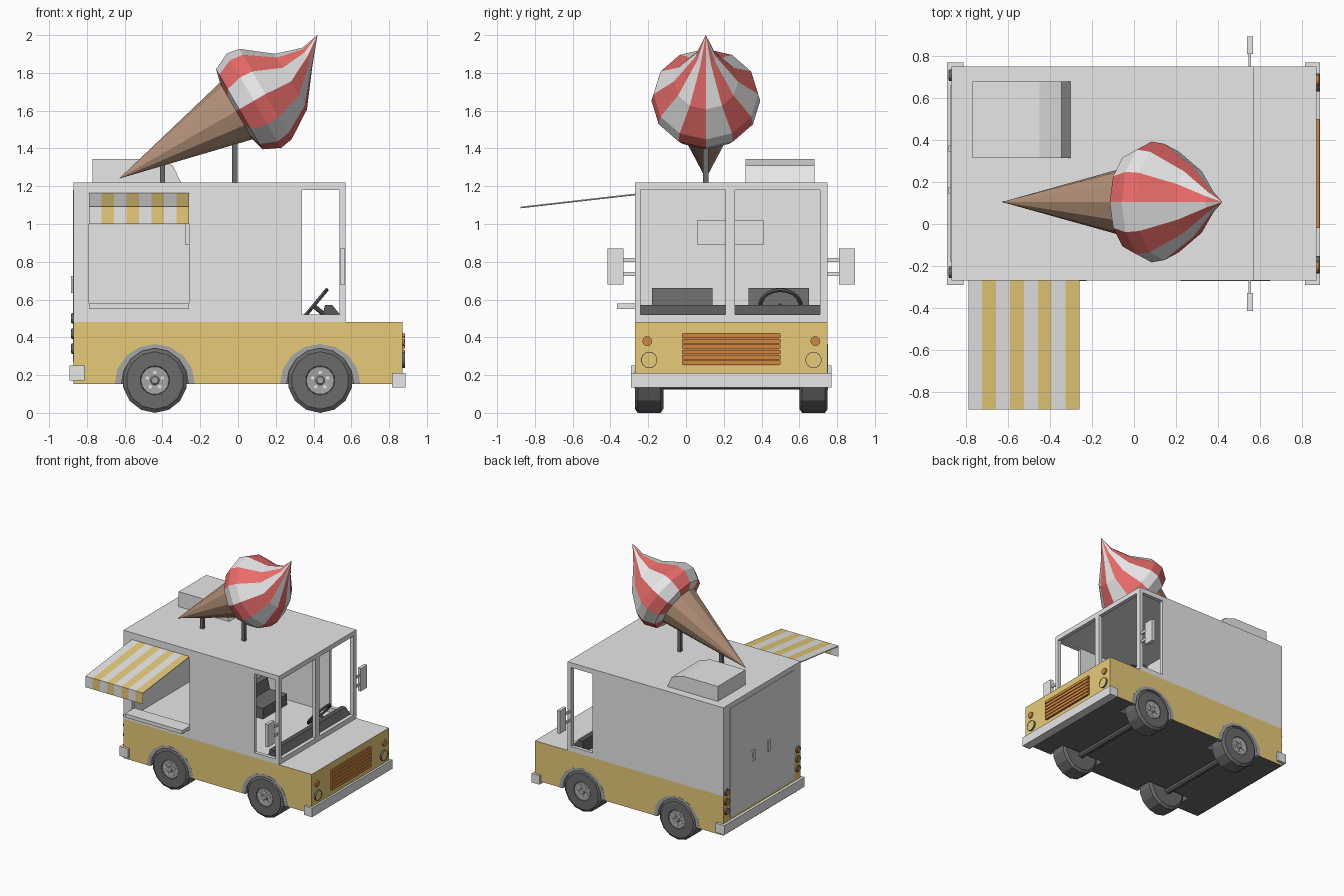
import bpy, bmesh, math
from mathutils import Matrix, Vector

if "Cube" in bpy.data.objects:
    bpy.data.objects.remove(bpy.data.objects["Cube"])

def material(name, r, g, b):
    m = bpy.data.materials.new(name)
    m.diffuse_color = (r, g, b, 1)
    m.use_nodes = True
    m.node_tree.nodes["Principled BSDF"].inputs["Base Color"].default_value = m.diffuse_color
    return m

WHITE = material("white", .8, .8, .8)
YELLOW = material("yellow", .8, .6, .19)
ORANGE = material("orange", .65, .25, .055)
RED = material("red", .8, .147, .14)
BROWN = material("waffle brown", .46, .29, .195)
GREY = material("mid grey", .38, .38, .38)
RUBBER = material("dark grey", .145, .145, .145)
BLACK = material("charcoal", .1, .1, .1)
YC = 0.24                      # centre line of the van
CONE_Y = 0.105
PI = math.pi

def finish(name, bm, *mats):
    bmesh.ops.remove_doubles(bm, verts=bm.verts, dist=1e-5)
    bmesh.ops.recalc_face_normals(bm, faces=bm.faces)
    me = bpy.data.meshes.new(name)
    bm.to_mesh(me)
    bm.free()
    for m in mats:
        me.materials.append(m)
    ob = bpy.data.objects.new(name, me)
    bpy.context.collection.objects.link(ob)
    return ob

def prism(name, pts, y0, y1, mat):
    """xz profile extruded along y"""
    bm = bmesh.new()
    f = bm.faces.new([bm.verts.new((x, y0, z)) for x, z in pts])
    ext = bmesh.ops.extrude_face_region(bm, geom=[f])["geom"]
    bmesh.ops.translate(bm, vec=(0, y1 - y0, 0), verts=[v for v in ext if isinstance(v, bmesh.types.BMVert)])
    return finish(name, bm, mat)

def box(name, x0, x1, y0, y1, z0, z1, mat):
    return prism(name, [(x0, z0), (x1, z0), (x1, z1), (x0, z1)], y0, y1, mat)

def lathe(name, rings, sides, mtx, *mats, turn=0):
    """rings of (height, radius, sideways offset); materials alternate by sector"""
    bm = bmesh.new()
    loops = [[bm.verts.new(mtx @ Vector((o + r * math.cos(2 * PI * (i + turn) / sides),
                                         r * math.sin(2 * PI * (i + turn) / sides), h)))
              for i in range(sides)] for h, r, o in [(*q, 0)[:3] for q in rings]]
    for a, b in zip(loops, loops[1:]):
        for i in range(sides):
            j = (i + 1) % sides
            bm.faces.new((a[i], a[j], b[j], b[i])).material_index = i % len(mats)
    return finish(name, bm, *mats)

def disc(h0, h1, r):
    return [(h0, 0), (h0, r), (h1, r), (h1, 0)]

def at(x, y, z, axis, ang):
    return Matrix.Translation((x, y, z)) @ Matrix.Rotation(ang, 4, axis)

def cut(ob, cutters):
    for c in cutters:
        m = ob.modifiers.new("cut", 'BOOLEAN')
        m.operation, m.object, m.solver = 'DIFFERENCE', c, 'EXACT'
    dg = bpy.context.evaluated_depsgraph_get()
    me = bpy.data.meshes.new_from_object(ob.evaluated_get(dg))
    ob.modifiers.clear()
    ob.data = me
    for c in cutters:
        bpy.data.objects.remove(c)

# lower body with wheel wells
lower = box("lower_body", -.87, .87, -.27, .75, .152, .48, YELLOW)
wells = []
for x in (-.44, .435):
    for s, y in ((1, -.27), (-1, .75)):
        wells.append(lathe("well_cutter", disc(-.17, .1, .2), 16, at(x, y, .157, 'X', s * PI / 2), YELLOW))
cut(lower, wells)
lower.data.materials.clear()
for m in (YELLOW, WHITE, RUBBER):
    lower.data.materials.append(m)
for p in lower.data.polygons:
    c, n = p.center, p.normal
    outer = abs(abs(c.x) - .87) < .002 or abs(abs(c.y - YC) - .51) < .002
    p.material_index = 0 if outer else 1 if (n.z > .9 and c.z > .45) else 2

# hollow upper body with doors, windscreen and serving window
upper = box("upper_body", -.87, .57, -.27, .75, .48, 1.22, WHITE)
cut(upper, [box("c", *q, WHITE) for q in (
    (-.84, -.25, -.24, .72, .40, 1.19),      # kitchen
    (-.23, .54, -.24, .72, .40, 1.19),       # cab
    (.34, .537, -.5, 1.0, .52, 1.18),        # door openings
    (.5, .7, -.24, .21, .52, 1.18),          # windscreen halves
    (.5, .7, .26, .71, .52, 1.18),
    (-.79, -.26, -.4, -.2, .58, 1.14))])     # serving window

box("serving_counter", -.79, -.26, -.365, -.24, .55, .58, WHITE)
box("partition_hatch", -.28, -.215, .06, .41, .89, 1.02, WHITE)

# striped awning: sloping canopy and hanging valance
bm = bmesh.new()
w = .53 / 8
for i in range(8):
    x0, x1 = -.79 + i * w, -.79 + (i + 1) * w
    prof = [(-.27, 1.163), (-.885, 1.093), (-.885, 1.0)]
    for (ya, za), (yb, zb) in zip(prof, prof[1:]):
        f = bm.faces.new([bm.verts.new(v) for v in ((x0, ya, za), (x0, yb, zb), (x1, yb, zb), (x1, ya, za))])
        f.material_index = i % 2
bmesh.ops.remove_doubles(bm, verts=bm.verts, dist=1e-5)
finish("awning", bm, WHITE, YELLOW)
tilt = math.atan2(.07, .615)
for x in (-.783, -.267):
    lathe("awning_rod", disc(0, .615, .005), 6, at(x, -.265, 1.157, 'X', PI / 2 + tilt), WHITE)

# cab interior: dashboard, seats against the partition, steering wheel
prism("dashboard", [(.44, .48), (.46, .57), (.50, .57), (.54, .52), (.54, .48)], -.24, .71, BLACK)
for y in (-.18, .33):
    prism("seat", [(-.23, .48), (.0, .48), (.0, .57), (-.16, .57), (-.18, .66), (-.23, .66)], y, y + .32, RUBBER)
bpy.ops.mesh.primitive_torus_add(major_segments=18, minor_segments=6, major_radius=.108, minor_radius=.011,
                                 location=(.40, .5, .567), rotation=(0, -.88, 0))
bpy.context.object.name = "steering_wheel"
bpy.context.object.data.materials.append(BLACK)
lathe("steering_column", disc(-.12, .005, .012), 8, at(.40, .5, .567, 'Y', -.88), BLACK)

# wheels, arches and axles
for x in (-.44, .435):
    for s, y in ((1, -.27), (-1, .75)):
        m = at(x, y, .172, 'X', s * PI / 2)
        lathe("tyre", [(-.15, 0), (-.15, .15), (-.135, .172), (-.015, .172), (0, .152), (0, .078), (-.015, .07), (-.015, 0)],
              14, m, RUBBER, turn=.5)
        lathe("hub", [(-.016, .077), (-.003, .074), (-.006, .024), (.002, .018), (.002, 0)], 14, m, GREY)
        for k in range(5):
            a = 2 * PI * k / 5 + PI / 2
            lathe("wheel_nut", disc(-.012, .002, .010), 6,
                  m @ Matrix.Translation((.042 * math.cos(a), .042 * math.sin(a), 0)), WHITE)
        arc = [PI * k / 8 for k in range(9)]
        ring = [(x + .213 * math.cos(a), .152 + .213 * math.sin(a)) for a in arc]
        ring += [(x + .178 * math.cos(a), .152 + .19 * math.sin(a)) for a in reversed(arc)]
        prism("wheel_arch", ring, y - s * .001, y + s * .03, GREY)
    lathe("axle", disc(-.40, .40, .028), 10, at(x, YC, .15, 'X', PI / 2), RUBBER)

# bumpers
box("front_bumper", .815, .887, -.29, .77, .135, .21, WHITE)
box("rear_bumper", -.893, -.812, -.29, .77, .172, .25, WHITE)

# slatted grille
box("grille_plate", .86, .876, -.013, .493, .252, .422, ORANGE)
for k in range(6):
    z = .252 + .17 * k / 6
    box("grille_slat", .87, .885, -.02, .50, z + .003, z + .0255, ORANGE)

# lights on both sides
for s in (-1, 1):
    yh = YC + s * .435
    m = at(.87, yh, .28, 'Y', PI / 2)
    lathe("headlight_rim", [(0, .043), (.014, .043), (.014, .040), (.004, .040)], 14, m, RUBBER)
    lathe("headlight", disc(-.01, .012, .040), 14, m, YELLOW)
    lathe("turn_signal", disc(-.01, .012, .026), 12, at(.87, YC + s * .445, .38, 'Y', PI / 2), ORANGE)
    for z in (.34, .42, .50):
        m = at(-.87, YC + s * .47, z, 'Y', -PI / 2)
        lathe("tail_light_rim", disc(-.01, .012, .028), 12, m, RUBBER)
        lathe("tail_light", disc(0, .015, .021), 12, m, ORANGE)

    # mirrors
    ys = sorted((YC + s * .57, YC + s * .655))
    box("mirror", .54, .567, *ys, .68, .87, WHITE)
    for z in (.725, .80):
        box("mirror_arm", .547, .558, *sorted((YC + s * .50, YC + s * .58)), z, z + .02, WHITE)

    # rear door handles
    y = YC + .02 + s * .1
    prism("door_handle", [(-.87, .635), (-.884, .635), (-.884, .725), (-.87, .725), (-.87, .71), (-.877, .71),
                          (-.877, .65), (-.87, .65)], y - .014, y + .014, WHITE)

# rear door panel
box("rear_door", -.874, -.86, -.18, .66, .27, 1.18, WHITE)

# roof vent
prism("roof_vent", [(-.77, 1.215), (-.77, 1.345), (-.45, 1.345), (-.345, 1.31), (-.30, 1.215)], .315, .68, WHITE)

# giant ice cream on posts
cone_m = Matrix(((-.5, 0, .866, -.63), (0, -1, 0, CONE_Y), (.866, 0, .5, 1.24), (0, 0, 0, 1)))
lathe("waffle_cone", [(0, 0), (.72, .174), (.72, 0)], 12, cone_m, BROWN)
lathe("ice_cream_swirl", [(.716, 0), (.716, .172), (.735, .245), (.825, .288), (.895, .277), (1.045, .17, -.01),
                          (1.185, .055, .06), (1.29, 0, .133)], 12, cone_m, WHITE, RED)
for x, z in ((-.40, 1.35), (-.017, 1.47)):
    box("cone_post", x - .014, x + .014, CONE_Y - .014, CONE_Y + .014, 1.21, z, RUBBER)
